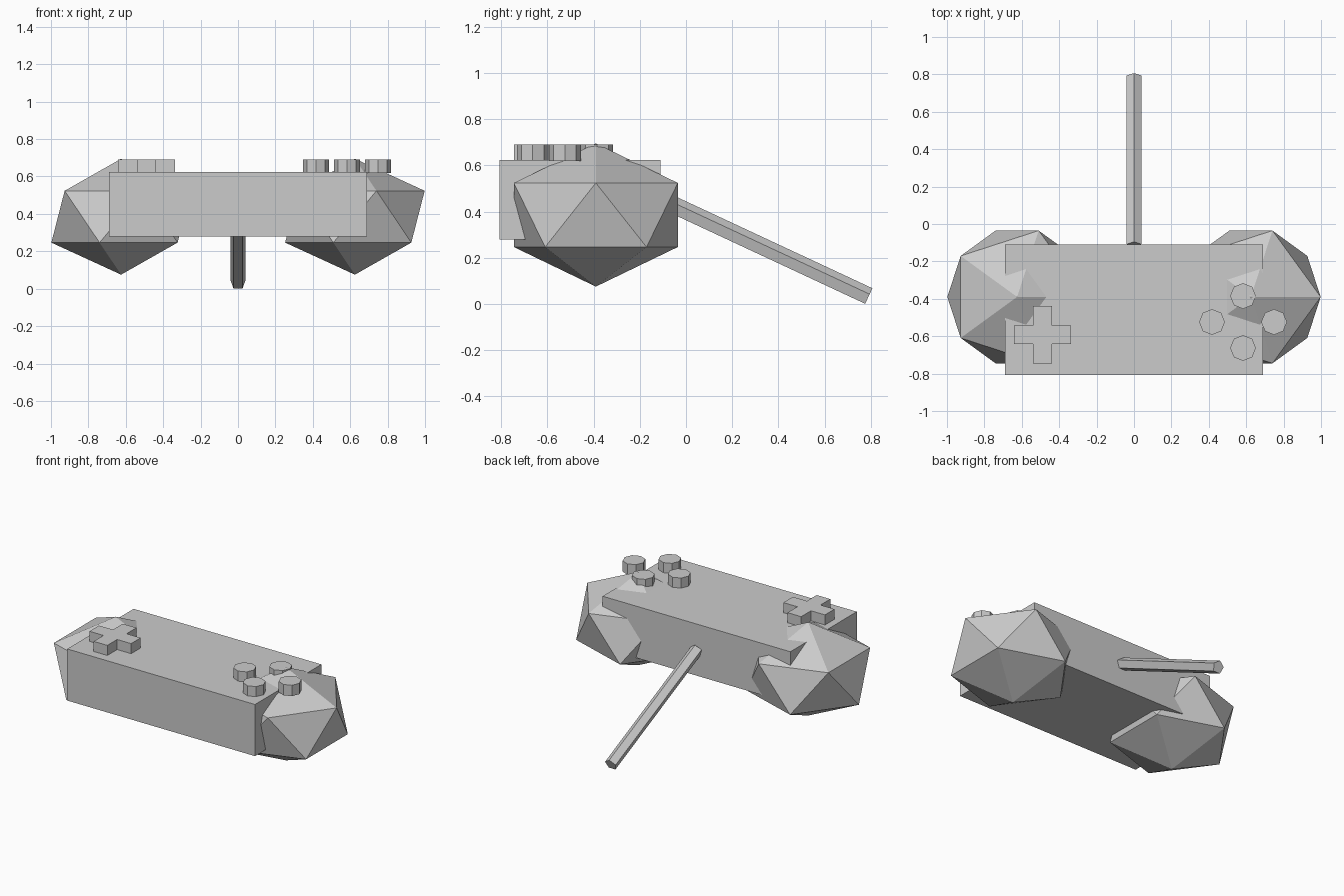
import bpy
import bmesh
from math import radians, sin, cos
from mathutils import Matrix, Vector

cube = bpy.data.objects.get("Cube")
if cube:
    bpy.data.objects.remove(cube, do_unlink=True)

grey = bpy.data.materials.new("plain grey")
grey.use_nodes = True
COLOUR = (0.6, 0.6, 0.6, 1)
grey.diffuse_color = COLOUR
grey.node_tree.nodes["Principled BSDF"].inputs["Base Color"].default_value = COLOUR


def finish(name, bm):
    """Turn a bmesh into a flat shaded grey object."""
    bmesh.ops.recalc_face_normals(bm, faces=bm.faces)
    mesh = bpy.data.meshes.new(name)
    bm.to_mesh(mesh)
    bm.free()
    mesh.materials.append(grey)
    obj = bpy.data.objects.new(name, mesh)
    bpy.context.collection.objects.link(obj)
    return obj


def prism(name, outline, z0, z1):
    """Extrude a flat outline upwards from z0 to z1."""
    bm = bmesh.new()
    face = bm.faces.new([bm.verts.new((x, y, z0)) for x, y in outline])
    top = bmesh.ops.extrude_face_region(bm, geom=[face])["geom"]
    verts = [v for v in top if isinstance(v, bmesh.types.BMVert)]
    bmesh.ops.translate(bm, verts=verts, vec=(0, 0, z1 - z0))
    return finish(name, bm)


def cylinder(name, sides, radius, depth, matrix):
    bm = bmesh.new()
    bmesh.ops.create_cone(bm, cap_ends=True, segments=sides, radius1=radius,
                          radius2=radius, depth=depth, matrix=matrix)
    return finish(name, bm)


# Body block
TOP, RAISED = 0.623, 0.69
prism("body", [(-0.69, -0.807), (0.69, -0.807), (0.69, -0.11), (-0.69, -0.11)], 0.28, TOP)

# Faceted hand grips, both turned the same way
for name, x in (("left_grip", 0.625), ("right_grip", -0.625)):
    bm = bmesh.new()
    bmesh.ops.create_icosphere(
        bm, subdivisions=1, radius=0.417,
        matrix=Matrix.Translation((x, -0.39, 0.385)) @ Matrix.Diagonal((1, 1, 0.743, 1)))
    finish(name, bm)

# Cross-shaped direction pad, one arm repeated by quarter turns
W, L = 0.05, 0.153
cross = []
for i in range(4):
    turn = Matrix.Rotation(radians(90 * i), 2)
    for corner in ((W, -W), (L, -W), (L, W)):
        p = turn @ Vector(corner)
        cross.append((p.x - 0.489, p.y - 0.592))
prism("direction_pad", cross, TOP - 0.005, RAISED)

# Four round buttons in a diamond
for name, dx, dy in (("inner_button", -1, 0), ("outer_button", 1, 0),
                     ("back_button", 0, 1), ("front_button", 0, -1)):
    cylinder(name, 8, 0.069, RAISED - TOP + 0.005, Matrix.Translation(
        (0.583 + dx * 0.166, -0.524 + dy * 0.139, (TOP + RAISED - 0.005) / 2)))

# Five-sided cable sloping down behind the body
slope, length = radians(25), 0.995
end = Vector((0, 0.789, 0.031))
middle = end + Vector((0, -cos(slope), sin(slope))) * length / 2
ridge_up = Matrix.Rotation(radians(-90) - slope, 4, 'X') @ Matrix.Rotation(radians(180), 4, 'Z')
# Turn the ridge of the five-sided section to the upper side
section = [ridge_up @ Vector((0, s, 0)) for s in (1, -1)]
if section[0].z < section[1].z:
    ridge_up = ridge_up @ Matrix.Rotation(radians(180), 4, 'Z')
cylinder("cable", 5, 0.041, length, Matrix.Translation(middle) @ ridge_up)
